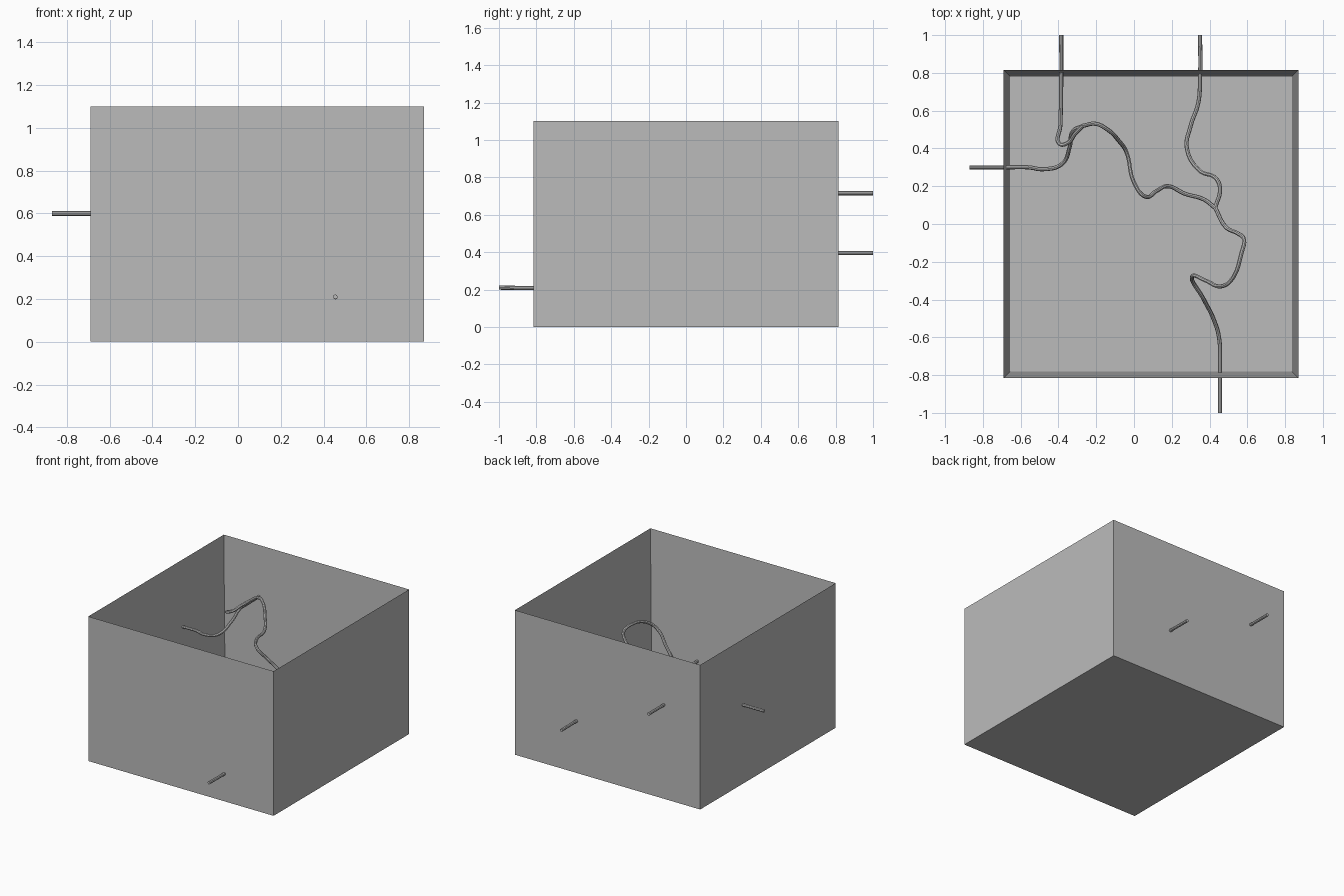
import bpy
import bmesh
from mathutils import Vector

cube = bpy.data.objects.get("Cube")
if cube:
    bpy.data.objects.remove(cube, do_unlink=True)

grey = bpy.data.materials.new("plain grey")
grey.use_nodes = True
colour = (0.5, 0.5, 0.5, 1)
grey.diffuse_color = colour
grey.node_tree.nodes["Principled BSDF"].inputs["Base Color"].default_value = colour

TUBE_RADIUS = 0.011
WALL = 0.034


def open_box(name, low, high, wall):
    """Box with an open top and walls and floor of even thickness."""
    size, centre = high - low, (low + high) / 2
    bm = bmesh.new()
    bmesh.ops.create_cube(bm, size=1)
    for v in bm.verts:
        v.co = Vector(a * b for a, b in zip(v.co, size)) + centre
    top = max(bm.faces, key=lambda f: f.calc_center_median().z)
    bmesh.ops.inset_region(bm, faces=[top], thickness=wall, use_even_offset=True)
    # Sink the inset face to the floor
    for v in top.verts:
        v.co.z = low.z + wall
    bmesh.ops.recalc_face_normals(bm, faces=bm.faces)
    mesh = bpy.data.meshes.new(name)
    bm.to_mesh(mesh)
    bm.free()
    mesh.materials.append(grey)
    obj = bpy.data.objects.new(name, mesh)
    bpy.context.collection.objects.link(obj)


def tube(name, points):
    """Round tube along a smooth path, turned into a mesh."""
    curve = bpy.data.curves.new(name, "CURVE")
    curve.dimensions = "3D"
    curve.bevel_depth = TUBE_RADIUS
    curve.bevel_resolution = 2
    curve.resolution_u = 8
    curve.use_fill_caps = True
    spline = curve.splines.new("BEZIER")
    spline.bezier_points.add(len(points) - 1)
    for knot, co in zip(spline.bezier_points, points):
        knot.co = co
        knot.handle_left_type = knot.handle_right_type = "AUTO"
    curve.materials.append(grey)
    obj = bpy.data.objects.new(name, curve)
    bpy.context.collection.objects.link(obj)
    bpy.ops.object.select_all(action="DESELECT")
    obj.select_set(True)
    bpy.context.view_layer.objects.active = obj
    bpy.ops.object.convert(target="MESH")
    bpy.ops.object.shade_smooth_by_angle()


open_box("open_box", Vector((-0.69, -0.815, 0)), Vector((0.87, 0.815, 1.1)), WALL)

# Where the tubes meet
low_fork = (0.43, 0.085, 0.55)
high_fork = (-0.27, 0.52, 0.82)

tube("front_tube", [
    (0.455, -1, 0.21), (0.455, -0.78, 0.21), (0.45, -0.6, 0.22),
    (0.42, -0.5, 0.26), (0.37, -0.4, 0.34), (0.31, -0.275, 0.47),
    (0.38, -0.3, 0.535), (0.46, -0.33, 0.615), (0.52, -0.29, 0.675),
    (0.57, -0.15, 0.7), (0.582, -0.08, 0.67), (0.55, -0.05, 0.63),
    (0.49, -0.02, 0.59), low_fork])

tube("low_back_tube", [
    low_fork, (0.455, 0.19, 0.53), (0.43, 0.245, 0.51), (0.35, 0.28, 0.48),
    (0.28, 0.4, 0.44), (0.3, 0.52, 0.41), (0.34, 0.64, 0.395),
    (0.35, 0.78, 0.395), (0.35, 1, 0.395)])

tube("middle_tube", [
    low_fork, (0.37, 0.13, 0.54), (0.27, 0.16, 0.54), (0.18, 0.2, 0.56),
    (0.12, 0.175, 0.62), (0.06, 0.145, 0.69), (0, 0.22, 0.71),
    (-0.04, 0.38, 0.72), (-0.08, 0.44, 0.78), (-0.14, 0.5, 0.85),
    (-0.2, 0.53, 0.86), high_fork])

tube("high_back_tube", [
    high_fork, (-0.31, 0.48, 0.79), (-0.35, 0.43, 0.755), (-0.395, 0.425, 0.74),
    (-0.39, 0.52, 0.718), (-0.385, 0.78, 0.715), (-0.385, 1, 0.715)])

tube("side_tube", [
    high_fork, (-0.325, 0.49, 0.76), (-0.34, 0.41, 0.69), (-0.385, 0.315, 0.615),
    (-0.48, 0.29, 0.595), (-0.56, 0.3, 0.6), (-0.68, 0.3, 0.6), (-0.87, 0.3, 0.6)])
